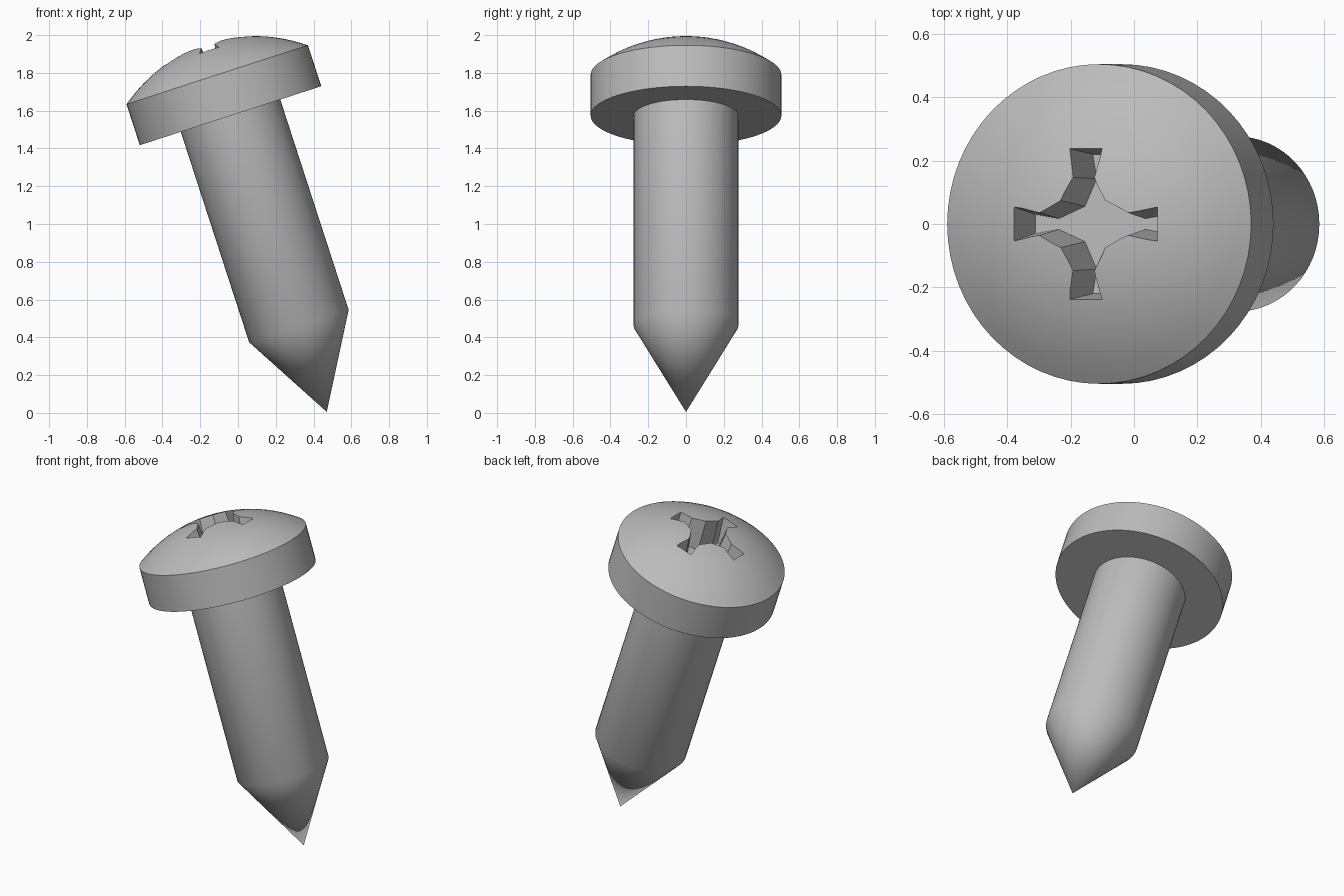
import bpy
import bmesh
from math import asin, cos, sin, pi, radians
from mathutils import Matrix

if "Cube" in bpy.data.objects:
    bpy.data.objects.remove(bpy.data.objects["Cube"], do_unlink=True)

SEGMENTS = 64
SHAFT_R, HEAD_R, DOME_R = 0.277, 0.505, 0.82
SHOULDER, HEAD_BASE, HEAD_RIM, APEX = 0.478, 1.649, 1.877, 2.05
FLOOR = 1.85

steel = bpy.data.materials.new("steel grey")
steel.use_nodes = True
colour = (0.5, 0.5, 0.5, 1)
steel.diffuse_color = colour
steel.node_tree.nodes["Principled BSDF"].inputs["Base Color"].default_value = colour


def make_object(name, bm):
    bmesh.ops.recalc_face_normals(bm, faces=bm.faces)
    mesh = bpy.data.meshes.new(name)
    bm.to_mesh(mesh)
    bm.free()
    mesh.materials.append(steel)
    obj = bpy.data.objects.new(name, mesh)
    bpy.context.collection.objects.link(obj)
    return obj


def lathe(name, profile):
    """Revolve (radius, height) points around z."""
    bm = bmesh.new()
    verts = [bm.verts.new((r, 0, z)) for r, z in profile]
    edges = [bm.edges.new(pair) for pair in zip(verts, verts[1:])]
    bmesh.ops.spin(bm, geom=verts + edges, cent=(0, 0, 0), axis=(0, 0, 1),
                   angle=2 * pi, steps=SEGMENTS)
    bmesh.ops.remove_doubles(bm, verts=bm.verts, dist=0.0001)
    return make_object(name, bm)


def cross_ring(bm, quarter, z):
    """Repeat one quarter of the cross outline four times."""
    ring = []
    for k in range(4):
        turn = Matrix.Rotation(k * pi / 2, 3, "Z")
        ring += [bm.verts.new(turn @ Matrix.Translation((x, y, z)).translation)
                 for x, y in quarter]
    return ring


# Turned body: point, shaft, flat underside, rim and domed top
rim_angle = asin(HEAD_R / DOME_R)
dome = [(DOME_R * sin(rim_angle * i / 12),
         APEX - DOME_R * (1 - cos(rim_angle * i / 12))) for i in range(11, -1, -1)]
screw = lathe("screw", [(0, 0), (SHAFT_R, SHOULDER), (SHAFT_R, HEAD_BASE),
                        (HEAD_R, HEAD_BASE), (HEAD_R, HEAD_RIM)] + dome)

# Tapered cross recess with flared arm ends
at_floor = [(0.22, -0.03), (0.22, 0.03), (0.143, 0.017), (0.056, 0.056), (0.017, 0.143)]
at_top = [(0.24, -0.056), (0.24, 0.056), (0.147, 0.035), (0.073, 0.073), (0.035, 0.147)]
stretch = 1.5
above = [(a + (c - a) * stretch, b + (d - b) * stretch)
         for (a, b), (c, d) in zip(at_floor, at_top)]
bm = bmesh.new()
low = cross_ring(bm, at_floor, FLOOR)
high = cross_ring(bm, above, FLOOR + 0.18 * stretch)
bm.faces.new(low)
bm.faces.new(high)
for i in range(len(low)):
    bm.faces.new((low[i - 1], low[i], high[i], high[i - 1]))
cutter = make_object("recess_cutter", bm)
cutter.hide_render = True

cut = screw.modifiers.new("cross recess", "BOOLEAN")
cut.operation = "DIFFERENCE"
cut.solver = "EXACT"
cut.object = cutter
bpy.ops.object.select_all(action="DESELECT")
screw.select_set(True)
bpy.context.view_layer.objects.active = screw
bpy.ops.object.modifier_apply(modifier=cut.name)
bpy.data.objects.remove(cutter, do_unlink=True)
bpy.ops.object.shade_smooth_by_angle(angle=radians(35))

# Lean the screw over, with its point on the ground
screw.rotation_euler = (0, radians(-18), 0)
screw.location = (0.47, 0, 0.005)
